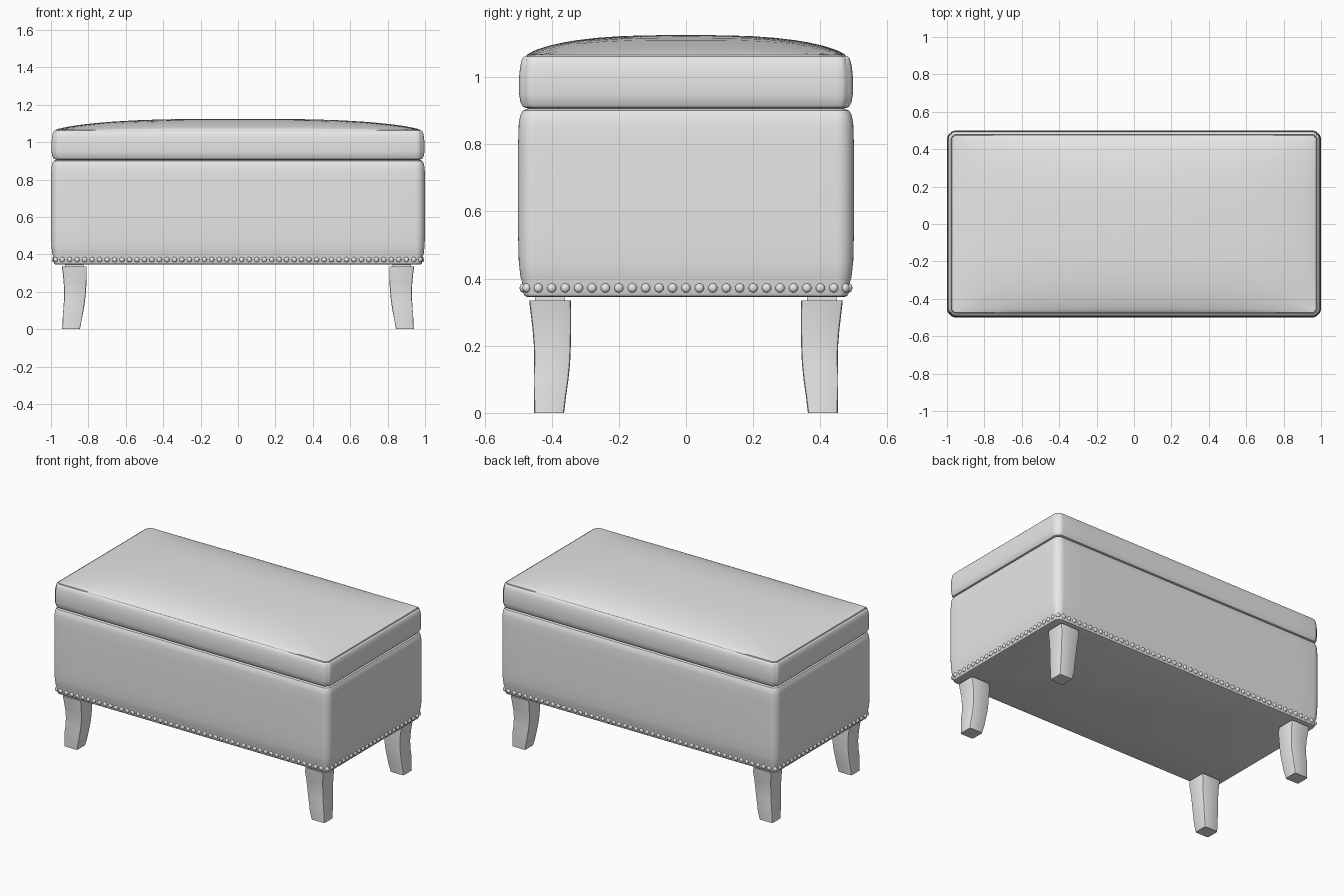
import bpy, bmesh, math
from mathutils import Matrix, Vector

if "Cube" in bpy.data.objects:
    bpy.data.objects.remove(bpy.data.objects["Cube"])

grey = bpy.data.materials.new("soft grey")
grey.diffuse_color = (0.8, 0.8, 0.8, 1)
grey.use_nodes = True
grey.node_tree.nodes["Principled BSDF"].inputs["Base Color"].default_value = grey.diffuse_color


def finish(name, bm, angle=40):
    bmesh.ops.recalc_face_normals(bm, faces=bm.faces)
    me = bpy.data.meshes.new(name)
    bm.to_mesh(me)
    bm.free()
    me.materials.append(grey)
    ob = bpy.data.objects.new(name, me)
    bpy.context.collection.objects.link(ob)
    bpy.ops.object.select_all(action='DESELECT')
    ob.select_set(True)
    bpy.context.view_layer.objects.active = ob
    bpy.ops.object.shade_smooth_by_angle(angle=math.radians(angle))
    return ob


def outline(inset, seam=0.0, steps=8, side=14):
    """Rounded rectangle, optionally with a stitched notch in each corner."""
    hx, hy, r = 1 - inset, 0.5 - inset, max(0.015, 0.05 - inset)
    pts = []
    for k, (sx, sy) in enumerate([(1, 1), (-1, 1), (-1, -1), (1, -1)]):
        c = Vector((sx * (hx - r), sy * (hy - r)))
        for i in range(steps + 1):
            a = math.pi / 2 * (k + i / steps)
            rr = r - (seam if i == steps // 2 else 0)
            pts.append(c + Vector((math.cos(a), math.sin(a))) * rr)
        # straight run to the next corner
        end = pts[-1].copy()
        nx, ny = [(-1, 1), (-1, -1), (1, -1), (1, 1)][k]
        a = math.pi / 2 * (k + 1)
        nxt = Vector((nx * (hx - r), ny * (hy - r))) + Vector((math.cos(a), math.sin(a))) * r
        pts += [end.lerp(nxt, j / side) for j in range(1, side)]
    return pts


def loft(bm, rings):
    loops = [[bm.verts.new(p) for p in ring] for ring in rings]
    for a, b in zip(loops, loops[1:]):
        n = len(a)
        for i in range(n):
            bm.faces.new((a[i], a[(i + 1) % n], b[(i + 1) % n], b[i]))
    return loops


def upholstered(profile, seam=0.0):
    return [[(p.x, p.y, z) for p in outline(d, seam)] for d, z in profile]


# Upholstered storage box
bm = bmesh.new()
loops = loft(bm, upholstered([
    (.03, .345), (.02, .348), (.015, .357), (.014, .382), (.007, .405), (.002, .45),
    (0, .53), (0, .8), (.002, .86), (.006, .885), (.014, .9), (.03, .906)]))
bm.faces.new(loops[0])
bm.faces.new(loops[-1])
finish("storage_box", bm)


# Lid with seam groove and domed cushion top
def dome(x, y):
    fx = max(0, 1 - abs(x / .974) ** 3)
    fy = max(0, 1 - abs(y / .474) ** 3)
    return 1.066 + .059 * (fx * fy) ** .76


bm = bmesh.new()
rings = upholstered([
    (.03, .906), (.015, .911), (.007, .925), (.003, .95), (.003, 1.0),
    (.006, 1.03), (.011, 1.052), (.016, 1.060), (.021, 1.062), (.023, 1.057), (.026, 1.066)], .004)
base = outline(.026)
for s in (.985, .96, .93, .89, .84, .77, .68, .56, .42, .28, .14):
    rings.append([(p.x * s, p.y * s, dome(p.x * s, p.y * s)) for p in base])
loops = loft(bm, rings)
bm.faces.new(loops[0])
last = loops[-1]
mid = bm.verts.new((0, 0, dome(0, 0)))
for i, v in enumerate(last):
    bm.faces.new((v, last[(i + 1) % len(last)], mid))
finish("cushioned_lid", bm)

# Curved tapered legs: z, inner x, outer x, inner y, outer y
SECTIONS = [(0, .845, .94, .363, .452), (.05, .836, .938, .357, .453),
            (.1, .826, .934, .350, .453), (.15, .818, .931, .345, .452),
            (.2, .813, .930, .343, .453), (.25, .810, .932, .342, .457),
            (.3, .809, .937, .342, .463), (.335, .809, .942, .343, .467)]
for sx, xn in ((-1, "left"), (1, "right")):
    for sy, yn in ((-1, "front"), (1, "back")):
        bm = bmesh.new()
        loops = loft(bm, [[(sx * x, sy * y, z) for x, y in ((a, c), (b, c), (b, d), (a, d))]
                          for z, a, b, c, d in SECTIONS])
        bm.faces.new(loops[0])
        bm.faces.new(loops[-1])
        upright = [e for e in bm.edges if abs(e.verts[0].co.z - e.verts[1].co.z) > .01]
        bmesh.ops.bevel(bm, geom=upright, offset=.008, segments=2, affect='EDGES', profile=.5)
        # mounting block between leg and box
        bmesh.ops.create_cube(bm, size=1, matrix=Matrix.Translation((sx * .876, sy * .405, .34))
                              @ Matrix.Diagonal((.1, .09, .016, 1)))
        finish(f"{yn}_{xn}_leg", bm, 35)

# Nailhead trim round the bottom edge
bm = bmesh.new()
spots = []
for s in (-1, 1):
    spots += [(-.94 + i * .04, s * .486, s * math.pi / 2) for i in range(48)]
    spots += [(s * .986, -.44 + i * .04, 0 if s > 0 else math.pi) for i in range(23)]
    for t in (-1, 1):
        spots.append((s * .976, t * .476, math.atan2(t, s)))
for x, y, a in spots:
    bmesh.ops.create_uvsphere(bm, u_segments=12, v_segments=8, radius=.0135,
                              matrix=Matrix.Translation((x, y, .372)) @ Matrix.Rotation(a, 4, 'Z')
                              @ Matrix.Diagonal((.7, 1, 1, 1)))
finish("nailhead_trim", bm, 60)
